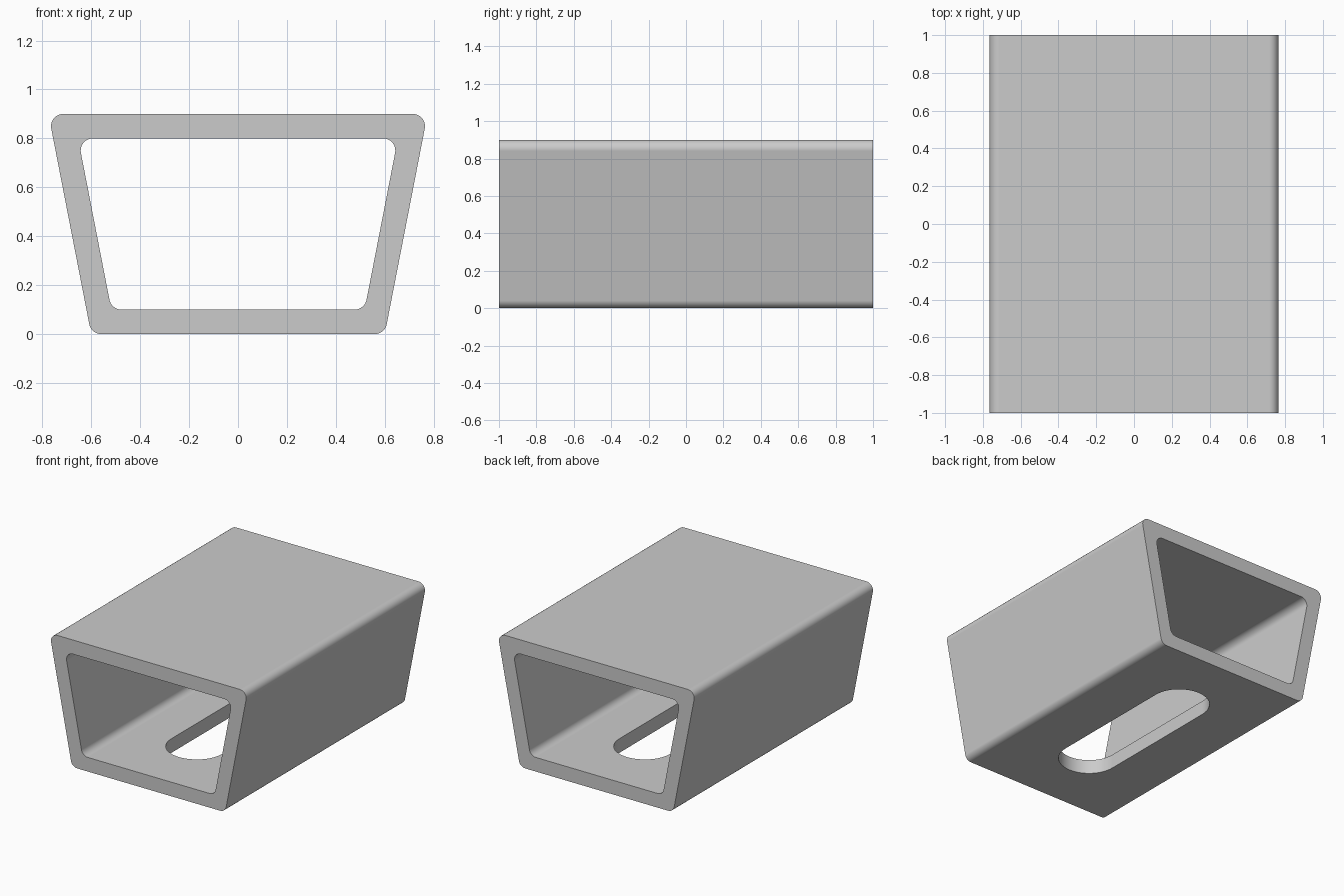
import bpy, bmesh, math
from mathutils import Vector

if "Cube" in bpy.data.objects:
    bpy.data.objects.remove(bpy.data.objects["Cube"], do_unlink=True)

HEIGHT, WALL, LENGTH = 0.9, 0.1, 2.0
BOTTOM_HALF, TOP_HALF = 0.6, 0.775
CORNER_RADIUS = 0.05
SLOT_RADIUS, SLOT_HALF_STRAIGHT = 0.2, 0.46

grey = bpy.data.materials.new("plain grey")
grey.use_nodes = True
colour = (0.6, 0.6, 0.6, 1)
grey.diffuse_color = colour
grey.node_tree.nodes["Principled BSDF"].inputs["Base Color"].default_value = colour


def rounded(corners, radius, steps=10):
    """Round every corner of a convex counter-clockwise outline."""
    points = []
    for i, corner in enumerate(corners):
        before = (corners[i - 1] - corner).normalized()
        after = (corners[(i + 1) % len(corners)] - corner).normalized()
        half = before.angle(after) / 2
        centre = corner + (before + after).normalized() * radius / math.sin(half)
        turn = math.pi - 2 * half
        start = corner + before * radius / math.tan(half) - centre
        first = math.atan2(start.y, start.x)
        for k in range(steps + 1):
            a = first + turn * k / steps
            points.append(centre + radius * Vector((math.cos(a), math.sin(a))))
    return points


def trapezoid(inset):
    """Tapered section, moved inwards by the wall thickness."""
    slope = (TOP_HALF - BOTTOM_HALF) / HEIGHT
    side = inset * math.hypot(1, slope)
    low, high = inset, HEIGHT - inset
    xl, xh = (BOTTOM_HALF + slope * z - side for z in (low, high))
    return [Vector(p) for p in ((-xl, low), (xl, low), (xh, high), (-xh, high))]


def make_object(name, bm):
    bmesh.ops.recalc_face_normals(bm, faces=bm.faces)
    mesh = bpy.data.meshes.new(name)
    bm.to_mesh(mesh)
    bm.free()
    mesh.materials.append(grey)
    obj = bpy.data.objects.new(name, mesh)
    bpy.context.collection.objects.link(obj)
    return obj


# Tapered tube: outer and inner walls joined by flat end rims
bm = bmesh.new()
rings = []
for inset in (0, WALL):
    outline = rounded(trapezoid(inset), CORNER_RADIUS)
    rings.append([[bm.verts.new((p.x, y, p.y)) for p in outline]
                  for y in (-LENGTH / 2, LENGTH / 2)])
(outer_front, outer_back), (inner_front, inner_back) = rings
for one, two in ((outer_front, outer_back), (outer_back, inner_back),
                 (inner_back, inner_front), (inner_front, outer_front)):
    n = len(one)
    for i in range(n):
        j = (i + 1) % n
        bm.faces.new((one[i], one[j], two[j], two[i]))
tube = make_object("tapered_tube", bm)

# Round-ended slot cutter through the floor
bm = bmesh.new()
steps = 24
outline = []
for sign in (1, -1):
    for k in range(steps + 1):
        a = math.pi * k / steps
        outline.append((sign * SLOT_RADIUS * math.cos(a),
                        sign * (SLOT_HALF_STRAIGHT + SLOT_RADIUS * math.sin(a))))
base = bm.faces.new([bm.verts.new((x, y, -WALL)) for x, y in outline])
top = bmesh.ops.extrude_face_region(bm, geom=[base])["geom"]
bmesh.ops.translate(bm, verts=[g for g in top if isinstance(g, bmesh.types.BMVert)],
                    vec=(0, 0, 3 * WALL))
cutter = make_object("slot_cutter", bm)
cutter.hide_render = True

# Cut the slot, then smooth the rounded corners only
bpy.ops.object.select_all(action="DESELECT")
tube.select_set(True)
bpy.context.view_layer.objects.active = tube
cut = tube.modifiers.new("floor slot", "BOOLEAN")
cut.operation, cut.solver, cut.object = "DIFFERENCE", "EXACT", cutter
bpy.ops.object.modifier_apply(modifier=cut.name)
bpy.data.objects.remove(cutter, do_unlink=True)
bpy.ops.object.shade_smooth_by_angle(angle=math.radians(30))
weighted = tube.modifiers.new("even shading", "WEIGHTED_NORMAL")
weighted.keep_sharp = True
